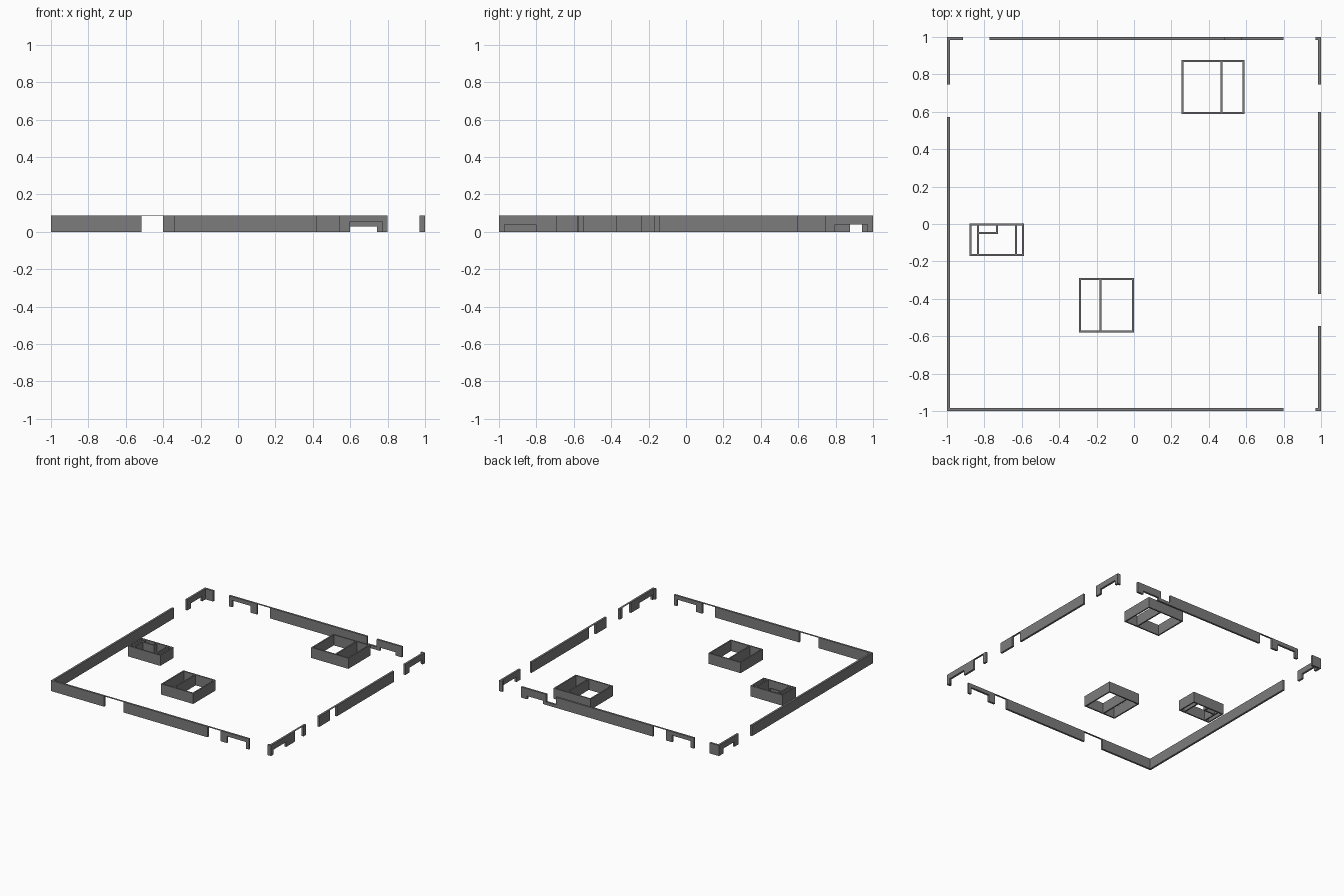
import bpy, bmesh

if "Cube" in bpy.data.objects:
    bpy.data.objects.remove(bpy.data.objects["Cube"])

H = 0.087      # wall height
T = 0.0165     # perimeter wall thickness
R = 0.011      # room wall thickness
L = H - 0.002  # underside of the thin strip over full-height windows

grey = bpy.data.materials.new("dark_grey")
grey.diffuse_color = (0.2, 0.2, 0.2, 1)
grey.use_nodes = True
grey.node_tree.nodes["Principled BSDF"].inputs["Base Color"].default_value = grey.diffuse_color


def finish(name, bm):
    bmesh.ops.remove_doubles(bm, verts=bm.verts, dist=1e-5)
    bmesh.ops.recalc_face_normals(bm, faces=bm.faces)
    me = bpy.data.meshes.new(name)
    bm.to_mesh(me)
    bm.free()
    me.materials.append(grey)
    ob = bpy.data.objects.new(name, me)
    bpy.context.collection.objects.link(ob)
    return ob


def wall(name, axis, edge, spans, end):
    """Extrude one wall outline; each span is (start, bottom z, top z)."""
    starts = [s[0] for s in spans] + [end]
    low, high = [], []
    for i, (a, z0, z1) in enumerate(spans):
        b = starts[i + 1]
        low += [(a, z0), (b, z0)]
        high += [(a, z1), (b, z1)]
    outline = []
    for p in low + high[::-1]:
        if not outline or outline[-1] != p:
            outline.append(p)
    inner = edge - T if edge > 0 else edge + T
    bm = bmesh.new()
    rings = []
    for d in (edge, inner):
        pts = [(t, d, z) if axis == 'x' else (d, t, z) for t, z in outline]
        rings.append([bm.verts.new(p) for p in pts])
        bm.faces.new(rings[-1])
    n = len(outline)
    for i in range(n):
        j = (i + 1) % n
        bm.faces.new((rings[0][i], rings[0][j], rings[1][j], rings[1][i]))
    return finish(name, bm)


def room(name, x0, x1, y0, y1, partitions):
    """Open-topped room: four thin walls plus inner partitions."""
    bars = [(x0, x1, y0, y0 + R), (x0, x1, y1 - R, y1),
            (x0, x0 + R, y0 + R, y1 - R), (x1 - R, x1, y0 + R, y1 - R)]
    bm = bmesh.new()
    for a, b, c, d in bars + partitions:
        vs = bmesh.ops.create_cube(bm, size=1)['verts']
        for v in vs:
            v.co = (b if v.co.x > 0 else a, d if v.co.y > 0 else c,
                    H if v.co.z > 0 else 0)
    return finish(name, bm)


# Front wall: two windows and a door arch
wall("front_wall", 'x', -1, [(-1 + T, 0, H), (-0.517, L, H), (-0.34, 0, H),
                             (0.423, L, H), (0.542, 0, H), (0.6, 0.055, H),
                             (0.772, 0, H)], 0.8)
wall("front_right_return", 'x', -1, [(0.97, 0, H)], 1 - T)

# Back wall: arches, a window and a low sill
wall("back_wall", 'x', 1, [(-0.772, 0, H), (-0.742, 0.055, H), (-0.575, 0, H),
                           (-0.517, L, H), (-0.4, 0, H), (0.483, 0, 0.025),
                           (0.572, 0, H), (0.6, 0.027, H), (0.744, 0, H)], 0.8)
wall("back_right_return", 'x', 1, [(0.97, 0, H)], 1 - T)
wall("back_left_return", 'x', 1, [(-1 + T, 0, H)], -0.915)

# Left wall
wall("left_wall", 'y', -1, [(-1, 0, H)], 0.572)
wall("left_back_wall", 'y', -1, [(0.745, 0, H), (0.797, 0.04, H), (0.94, 0, H)], 1)

# Right wall
wall("right_front_wall", 'y', 1, [(-1, 0, H), (-0.97, 0.04, H), (-0.803, 0, H),
                                  (-0.69, L, H), (-0.577, 0, H)], -0.545)
wall("right_middle_wall", 'y', 1, [(-0.373, 0, H), (-0.235, L, H), (-0.145, 0, H)], 0.6)
wall("right_back_wall", 'y', 1, [(0.745, 0, H), (0.797, 0.04, H), (0.97, 0, H)], 1)

# Inner rooms
room("back_room", 0.253, 0.59, 0.589, 0.878, [(0.463, 0.463 + R, 0.589 + R, 0.878 - R)])
room("middle_room", -0.294, -0.001, -0.58, -0.289,
     [(-0.185, -0.185 + R, -0.58 + R, -0.289 - R)])
room("left_room", -0.879, -0.587, -0.171, 0.002,
     [(-0.839, -0.839 + R, -0.171 + R, 0.002 - R),
      (-0.637, -0.637 + R, -0.171 + R, 0.002 - R),
      (-0.839 + R, -0.728, -0.054, -0.054 + R),
      (-0.739, -0.728, -0.054 + R, 0.002 - R)])
